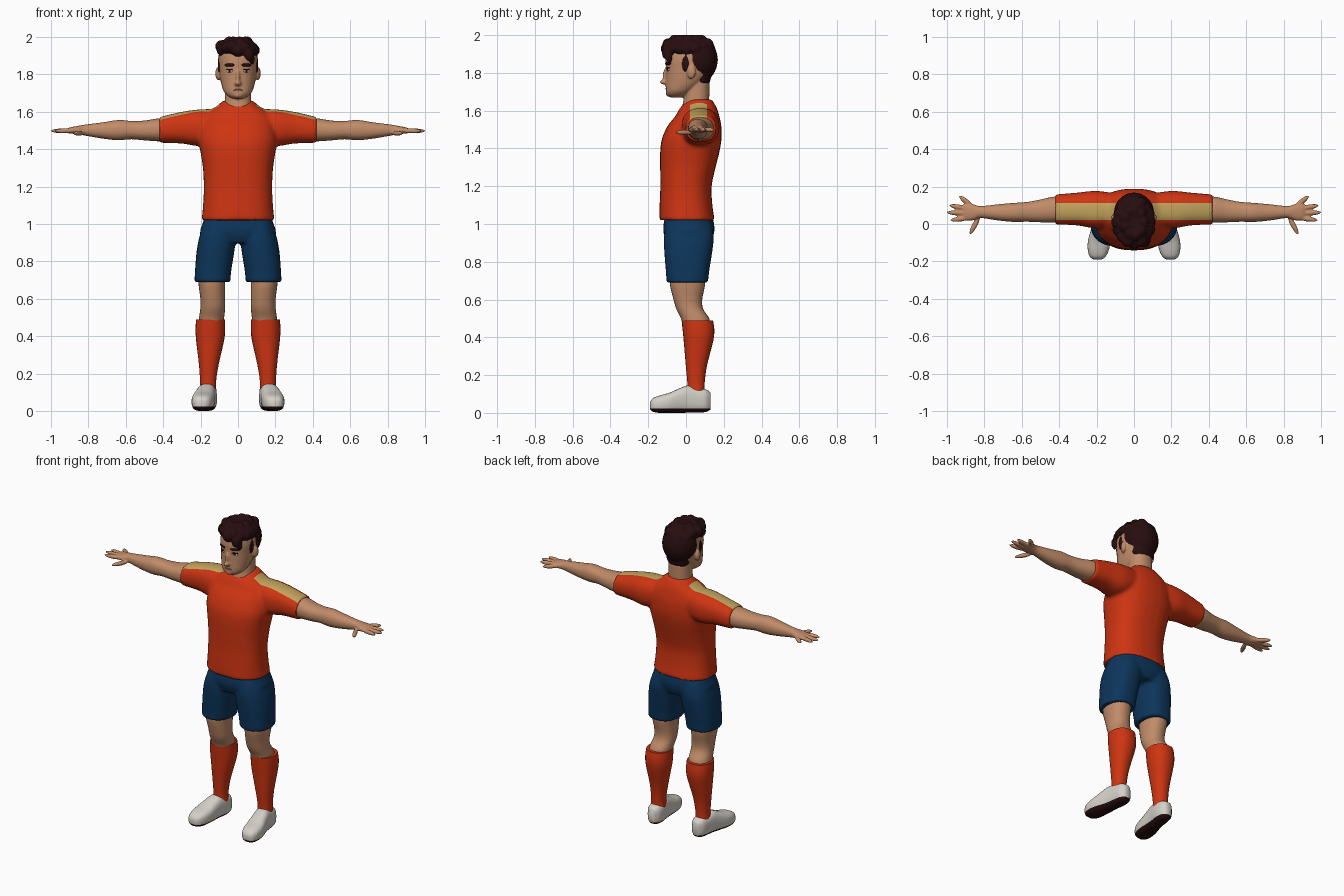
import bpy, bmesh, math, random
from mathutils import Vector, Matrix

if "Cube" in bpy.data.objects:
    bpy.data.objects.remove(bpy.data.objects["Cube"], do_unlink=True)
random.seed(4)


def material(name, rgb):
    m = bpy.data.materials.new(name)
    m.use_nodes = True
    m.diffuse_color = (*rgb, 1)
    node = m.node_tree.nodes["Principled BSDF"]
    node.inputs["Base Color"].default_value = (*rgb, 1)
    node.inputs["Roughness"].default_value = 0.8
    return m


RED = material("shirt red", (0.62, 0.035, 0.006))
GOLD = material("shoulder gold", (0.55, 0.37, 0.11))
BLUE = material("shorts blue", (0.004, 0.036, 0.105))
SKIN = material("skin", (0.53, 0.26, 0.14))
HAIR = material("dark hair", (0.02, 0.004, 0.005))
WHITE = material("shoe white", (0.66, 0.63, 0.58))
LIP = material("lip", (0.36, 0.13, 0.08))


def loft(bm, axis, rings, n=2.2, sides=28, steps=4):
    """Smooth skin through rings of (position, centre a, centre b, radius a, radius b)."""
    pts = [Vector(r) for r in rings]
    path = []
    for i in range(len(pts) - 1):
        a, b = pts[i], pts[i + 1]
        p, q = pts[max(i - 1, 0)], pts[min(i + 2, len(pts) - 1)]
        for k in range(steps):
            t = k / steps
            path.append((a * 2 + (b - p) * t + (p * 2 - a * 5 + b * 4 - q) * t**2
                         + (a * 3 - p - b * 3 + q) * t**3) / 2)
    path.append(pts[-1])
    loops = []
    for t, ca, cb, ra, rb in path:
        loop = []
        for k in range(sides):
            w = math.tau * k / sides
            c, s = math.cos(w), math.sin(w)
            u = ca + ra * math.copysign(abs(c) ** (2 / n), c)
            v = cb + rb * math.copysign(abs(s) ** (2 / n), s)
            co = {"x": (t, u, v), "y": (u, t, v), "z": (u, v, t)}[axis]
            loop.append(bm.verts.new(co))
        loops.append(loop)
    for a, b in zip(loops, loops[1:]):
        for k in range(sides):
            j = (k + 1) % sides
            bm.faces.new((a[k], a[j], b[j], b[k]))
    bm.faces.new(loops[0])
    bm.faces.new(loops[-1])


def blob(bm, loc, size, turn=0.0):
    mat = (Matrix.Translation(loc) @ Matrix.Rotation(turn, 4, "Z")
           @ Matrix.Diagonal((*size, 1)))
    bmesh.ops.create_uvsphere(bm, u_segments=20, v_segments=12, radius=1, matrix=mat)


def finish(name, bm, mats, voxel=0, smooth=0, side=1, cuts=(), rule=None):
    """Make the object, fuse its solids, then cut and colour its faces."""
    bmesh.ops.scale(bm, vec=(side, 1, 1), verts=bm.verts)
    bmesh.ops.recalc_face_normals(bm, faces=bm.faces)
    me = bpy.data.meshes.new(name)
    bm.to_mesh(me)
    bm.free()
    ob = bpy.data.objects.new(name, me)
    bpy.context.collection.objects.link(ob)
    if voxel:
        fuse = ob.modifiers.new("fuse", "REMESH")
        fuse.mode, fuse.voxel_size = "VOXEL", voxel
        if smooth:
            soft = ob.modifiers.new("soften", "SMOOTH")
            soft.iterations = smooth
        bpy.context.view_layer.update()
        graph = bpy.context.evaluated_depsgraph_get()
        me = bpy.data.meshes.new_from_object(ob.evaluated_get(graph))
        ob.modifiers.clear()
        ob.data = me
    me.materials.clear()
    for m in mats:
        me.materials.append(m)
    if rule:
        bm = bmesh.new()
        bm.from_mesh(me)
        for co, no in cuts:
            geom = bm.verts[:] + bm.edges[:] + bm.faces[:]
            bmesh.ops.bisect_plane(bm, geom=geom, plane_co=co, plane_no=no)
        bm.normal_update()
        for f in bm.faces:
            f.material_index = rule(f.calc_center_median(), f.normal)
        bm.to_mesh(me)
        bm.free()
    me.shade_smooth()
    me.set_sharp_from_angle(angle=math.radians(55))
    return ob


# Shirt: torso and sleeves fused, gold band along the shoulders
bm = bmesh.new()
loft(bm, "z", [(1.02, 0, .005, .195, .147), (1.1, 0, 0, .187, .14), (1.2, 0, 0, .183, .136),
               (1.3, 0, .01, .188, .147), (1.38, 0, .02, .2, .157), (1.45, 0, .03, .21, .158),
               (1.52, 0, .045, .2, .142), (1.57, 0, .06, .185, .117), (1.61, 0, .065, .145, .1),
               (1.635, 0, .07, .107, .082), (1.66, 0, .075, .082, .062)], n=2.4)
for s in (1, -1):
    loft(bm, "x", [(s * .08, .08, 1.53, .08, .085), (s * .2, .077, 1.515, .1, .098),
                   (s * .3, .08, 1.515, .088, .085), (s * .42, .078, 1.503, .08, .069)], n=2.4)
finish("shirt", bm, [RED, GOLD], voxel=.011, smooth=4,
       cuts=[((0, .022, 0), (0, 1, 0)), ((0, .112, 0), (0, 1, 0)),
             ((.1, 0, 0), (1, 0, 0)), ((-.1, 0, 0), (1, 0, 0))],
       rule=lambda c, n: int(.022 < c.y < .112 and abs(c.x) > .1 and n.z > .3 and c.z > 1.53))

# Shorts: hips and two legs fused
bm = bmesh.new()
loft(bm, "z", [(.9, 0, .015, .11, .115), (.95, 0, .015, .2, .134),
               (1.0, 0, .015, .19, .134), (1.06, 0, .015, .175, .12)], n=2.4)
for s in (1, -1):
    loft(bm, "z", [(.69, s * .137, .007, .096, .11), (.75, s * .133, .008, .097, .115),
                   (.85, s * .121, .012, .101, .127), (.93, s * .11, .015, .097, .132),
                   (1.0, s * .1, .015, .08, .12)], n=2.4)
finish("shorts", bm, [BLUE], voxel=.011, smooth=4)

# Arms, legs, socks and shoes, one set per side
fingers = [((.87, .035), (.982, .02)), ((.87, .056), (1.003, .062)),
           ((.87, .078), (.988, .1)), ((.86, .09), (.935, .15)), ((.825, .045), (.878, -.056))]
for label, s in (("left", 1), ("right", -1)):
    bm = bmesh.new()
    loft(bm, "x", [(.36, .078, 1.505, .07, .062), (.43, .077, 1.503, .069, .061),
                   (.5, .07, 1.5, .061, .053), (.57, .065, 1.502, .053, .049),
                   (.64, .062, 1.502, .051, .054), (.72, .062, 1.5, .044, .044),
                   (.82, .064, 1.502, .032, .029), (.86, .063, 1.502, .043, .022),
                   (.9, .065, 1.5, .045, .016), (.915, .066, 1.498, .038, .011)])
    for i, (a, b) in enumerate(fingers):
        a, b = Vector(a), Vector(b)
        d, m = b - a, (a + b) / 2
        blob(bm, (m.x, m.y, 1.485 if i == 4 else 1.498), (d.length / 2, .014, .013),
             math.atan2(d.y, d.x))
    finish(label + "_arm", bm, [SKIN], voxel=.005, smooth=2, side=s)

    bm = bmesh.new()
    loft(bm, "z", [(.76, .14, .01, .074, .094), (.68, .14, .008, .071, .093),
                   (.6, .135, .01, .066, .076), (.55, .135, .02, .066, .071),
                   (.5, .141, .048, .067, .075), (.46, .145, .055, .066, .07)])
    finish(label + "_leg", bm, [SKIN], side=s)

    bm = bmesh.new()
    loft(bm, "z", [(.49, .147, .06, .077, .083), (.44, .148, .066, .079, .084),
                   (.38, .149, .066, .075, .078), (.25, .156, .055, .053, .056),
                   (.16, .16, .053, .043, .046), (.1, .16, .053, .045, .046)])
    finish(label + "_sock", bm, [RED], side=s)

    bm = bmesh.new()
    loft(bm, "y", [(-.19, .195, .038, .022, .02), (-.175, .194, .042, .042, .036),
                   (-.14, .191, .046, .056, .046), (-.09, .186, .053, .06, .053),
                   (-.03, .176, .066, .054, .066), (.01, .169, .073, .051, .072),
                   (.06, .162, .068, .05, .067), (.105, .16, .065, .043, .06),
                   (.13, .16, .062, .022, .045)], n=2.8)
    finish(label + "_shoe", bm, [WHITE, HAIR], side=s, cuts=[((0, 0, .024), (0, 0, 1))],
           rule=lambda c, n: int(c.z < .024))

# Head with neck, ears, nose and chin
bm = bmesh.new()
loft(bm, "z", [(1.56, 0, .05, .082, .073), (1.62, 0, .05, .076, .07),
               (1.66, 0, .055, .071, .068), (1.75, 0, .06, .07, .065)])
loft(bm, "z", [(1.67, 0, -.052, .03, .032), (1.685, 0, -.045, .056, .056),
               (1.71, 0, -.03, .077, .077), (1.76, 0, 0, .092, .107),
               (1.82, 0, .02, .101, .127), (1.88, 0, .02, .104, .127),
               (1.94, 0, .02, .09, .11), (1.97, 0, .02, .05, .06)])
blob(bm, (0, -.112, 1.752), (.017, .027, .014))
blob(bm, (0, -.105, 1.78), (.011, .02, .045))
blob(bm, (0, -.09, 1.69), (.026, .018, .016))
for s in (1, -1):
    blob(bm, (s * .106, .028, 1.805), (.014, .024, .036), -s * .3)
finish("head", bm, [SKIN], voxel=.006, smooth=2)

# Hair: skull cap, sideburns, curls and a forelock
bm = bmesh.new()
blob(bm, (0, .06, 1.87), (.108, .109, .125))
blob(bm, (0, .082, 1.78), (.078, .05, .062))
blob(bm, (0, .005, 1.937), (.112, .127, .054))
for s in (1, -1):
    blob(bm, (s * .095, -.002, 1.85), (.014, .022, .05))
for k in range(16):
    w = math.tau * k / 16
    r = random.uniform(.028, .036)
    blob(bm, (.088 * math.cos(w), .01 + .11 * math.sin(w), 1.94 + random.uniform(-.015, .015)),
         (r, r, r))
for k in range(9):
    w = math.tau * k / 9
    blob(bm, (.05 * math.cos(w), .01 + .07 * math.sin(w), 1.97), (.03, .034, .033))
blob(bm, (.06, -.105, 1.905), (.026, .022, .034), .5)
blob(bm, (.075, -.088, 1.88), (.015, .016, .03), .5)
finish("hair", bm, [HAIR], voxel=.008, smooth=2)

# Face details
for label, s in (("left", 1), ("right", -1)):
    for part, z, size, dy, mat in (("eyebrow", 1.85, (.031, .007, .009), 0, HAIR),
                                   ("eye", 1.818, (.017, .004, .008), 0, WHITE),
                                   ("eyelash", 1.826, (.02, .006, .004), -.001, HAIR),
                                   ("iris", 1.818, (.007, .004, .007), -.003, HAIR)):
        bm = bmesh.new()
        blob(bm, (s * .045, -.095 + dy, z), size, s * .5)
        finish(label + "_" + part, bm, [mat])
bm = bmesh.new()
blob(bm, (0, -.103, 1.717), (.026, .007, .005))
finish("mouth", bm, [LIP])
